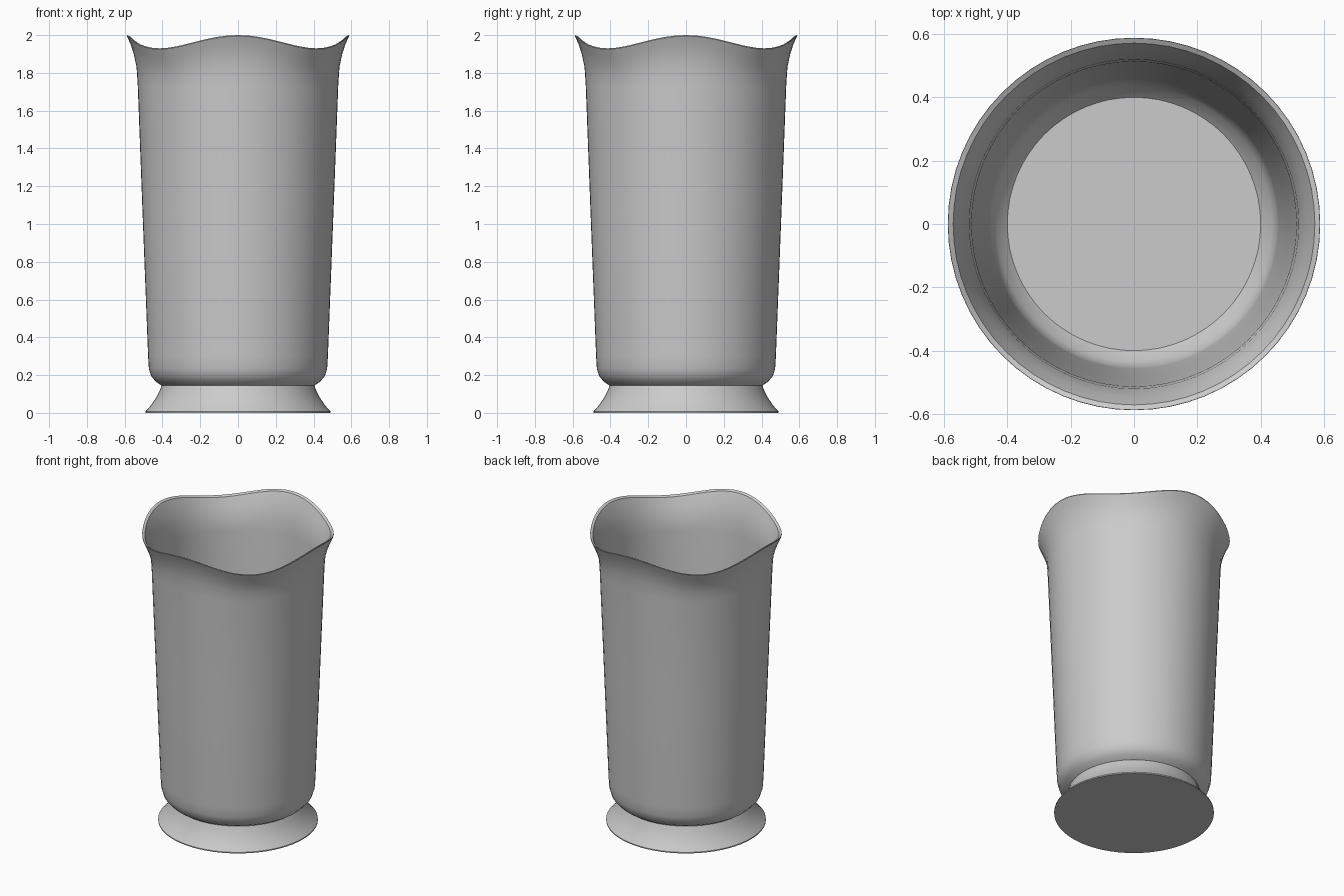
import bpy, bmesh, math

if "Cube" in bpy.data.objects:
    bpy.data.objects.remove(bpy.data.objects["Cube"])

SEGMENTS = 64

def lathe(name, profile, angle=30):
    """Revolve (radius, height, wave weight) points; the wave has four crests."""
    bm = bmesh.new()
    rings = []
    for r, z, w in profile:
        ring = []
        for i in range(SEGMENTS):
            a = 2 * math.pi * i / SEGMENTS
            dip = 0.035 * (1 - math.cos(4 * a)) * w
            ring.append(bm.verts.new((r * math.cos(a), r * math.sin(a), z - dip)))
        rings.append(ring)
    for lower, upper in zip(rings, rings[1:]):
        for i in range(SEGMENTS):
            j = (i + 1) % SEGMENTS
            bm.faces.new((lower[i], lower[j], upper[j], upper[i]))
    bm.faces.new(rings[0][::-1])
    bm.faces.new(rings[-1])
    bmesh.ops.recalc_face_normals(bm, faces=bm.faces)
    mesh = bpy.data.meshes.new(name)
    bm.to_mesh(mesh)
    bm.free()
    obj = bpy.data.objects.new(name, mesh)
    bpy.context.collection.objects.link(obj)
    bpy.ops.object.select_all(action='DESELECT')
    obj.select_set(True)
    bpy.context.view_layer.objects.active = obj
    bpy.ops.object.shade_smooth_by_angle(angle=math.radians(angle))
    return obj

# Hollow tapered body: outside upwards, over the wavy lip, down the inside to the floor
lathe("vase_body", [
    (0.405, 0.145, 0), (0.435, 0.165, 0), (0.46, 0.195, 0),
    (0.472, 0.235, 0), (0.476, 0.30, 0),
    (0.505, 1.05, 0), (0.531, 1.74, 0.3), (0.537, 1.83, 0.6),
    (0.552, 1.90, 0.85), (0.568, 1.95, 1), (0.588, 1.995, 1), (0.587, 2.0, 1),
    (0.571, 1.992, 1), (0.545, 1.93, 1), (0.52, 1.83, 0.6),
    (0.513, 1.74, 0.3), (0.486, 1.05, 0), (0.457, 0.30, 0),
    (0.452, 0.24, 0), (0.435, 0.20, 0), (0.40, 0.165, 0),
])

# Flared foot with a flat underside
lathe("vase_foot", [
    (0.49, 0.0, 0), (0.49, 0.007, 0), (0.465, 0.035, 0),
    (0.438, 0.073, 0), (0.418, 0.11, 0), (0.403, 0.148, 0),
], 40)
